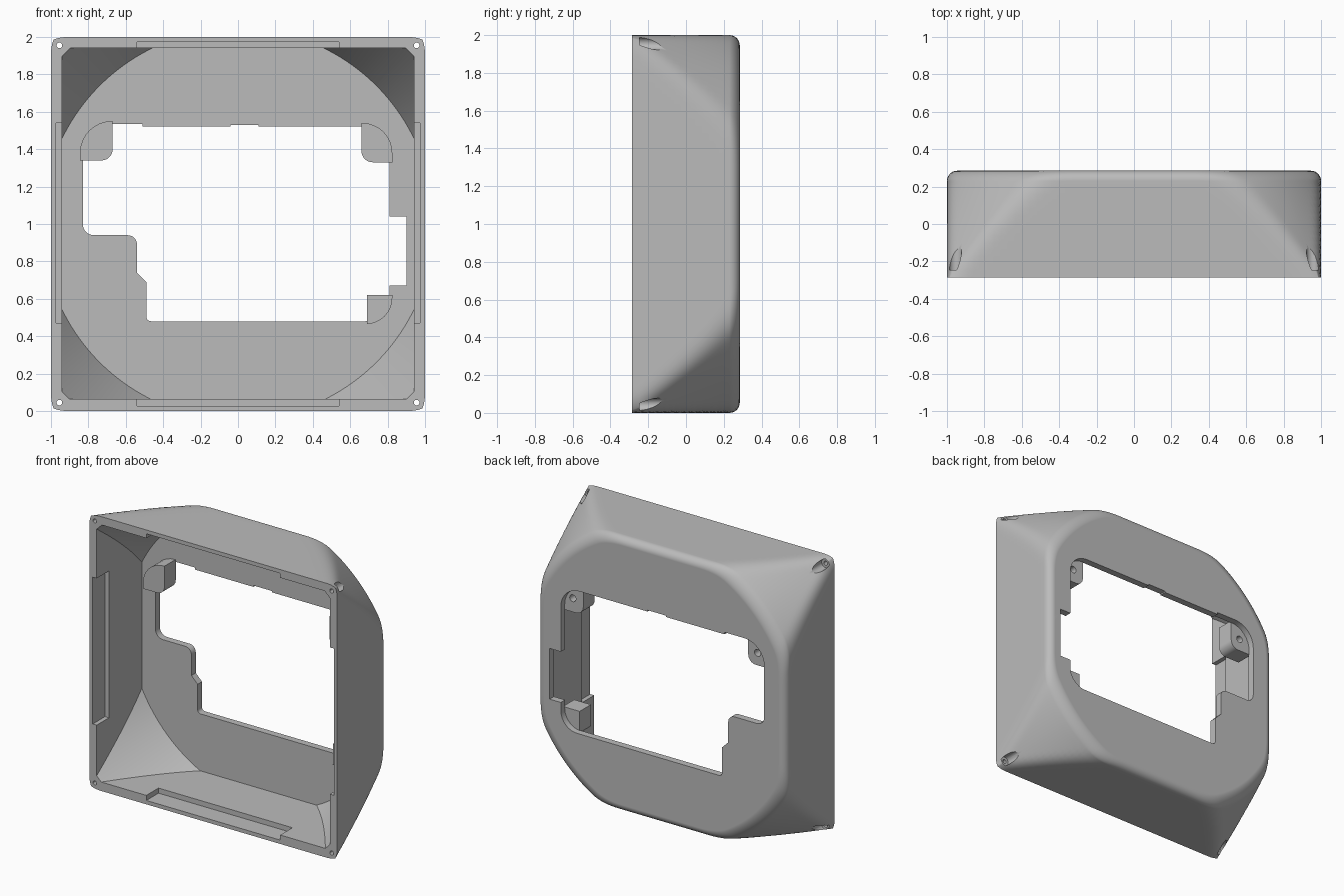
import bpy, bmesh, math
from mathutils import Vector

cube = bpy.data.objects.get("Cube")
if cube:
    bpy.data.objects.remove(cube, do_unlink=True)

grey = bpy.data.materials.new("plain_grey")
grey.use_nodes = True
grey.diffuse_color = (0.5, 0.5, 0.5, 1)
grey.node_tree.nodes["Principled BSDF"].inputs["Base Color"].default_value = (0.5, 0.5, 0.5, 1)

FRONT, BACK, DEPTH = -0.285, 0.285, 0.57


def finish(name, bm):
    bmesh.ops.recalc_face_normals(bm, faces=bm.faces)
    mesh = bpy.data.meshes.new(name)
    bm.to_mesh(mesh)
    bm.free()
    mesh.materials.append(grey)
    obj = bpy.data.objects.new(name, mesh)
    bpy.context.collection.objects.link(obj)
    return obj


def loft(name, rings):
    bm = bmesh.new()
    loops = [[bm.verts.new(p) for p in ring] for ring in rings]
    n = len(loops[0])
    for a, b in zip(loops, loops[1:]):
        for i in range(n):
            j = (i + 1) % n
            bm.faces.new((a[i], a[j], b[j], b[i]))
    bm.faces.new(loops[0])
    bm.faces.new(loops[-1])
    return finish(name, bm)


def prism(name, corners, y0, y1):
    """Extrude an (x, z, corner radius) outline along y."""
    outline = []
    for i, (x, z, r) in enumerate(corners):
        p = Vector((x, z))
        if r == 0:
            outline.append(p)
            continue
        before = Vector(corners[i - 1][:2])
        after = Vector(corners[(i + 1) % len(corners)][:2])
        u, v = (before - p).normalized(), (after - p).normalized()
        for k in range(9):
            t = k / 8 * math.pi / 2
            outline.append(p + r * (u * (1 - math.sin(t)) + v * (1 - math.cos(t))))
    return loft(name, [[(q.x, y, q.y) for q in outline] for y in (y0, y1)])


def block(name, x0, x1, z0, z1, y0, y1):
    return prism(name, [(x0, z0, 0), (x1, z0, 0), (x1, z1, 0), (x0, z1, 0)], y0, y1)


def cone(name, x, z, r0, r1, y0, y1, n):
    turns = [i * math.tau / n for i in range(n)]
    return loft(name, [[(x + r * math.cos(t), y, z + r * math.sin(t)) for t in turns]
                       for r, y in ((r0, y0), (r1, y1))])


def boolean(obj, cutter, operation="DIFFERENCE"):
    mod = obj.modifiers.new("cut", "BOOLEAN")
    mod.operation, mod.solver, mod.object = operation, "EXACT", cutter
    bpy.context.view_layer.objects.active = obj
    bpy.ops.object.modifier_apply(modifier=mod.name)
    bpy.data.objects.remove(cutter, do_unlink=True)


# Outer skin: a square tube blended with a cone at the corners
def section(y, inset):
    radius = 1.40 - 0.3 * (y - FRONT) / DEPTH
    ring = []
    for quarter in range(4):
        for i in range(56):
            t = i / 28 - 1
            a = (quarter + 0.5) * math.pi / 2 + math.copysign(abs(t) ** 1.5, t) * math.pi / 4
            c, s = math.cos(a), math.sin(a)
            wall = 1 / max(abs(c), abs(s))
            k = 0.05
            h = max(k - abs(wall - radius), 0) / k
            r = (min(wall, radius) - h * h * k / 4) * (1 - inset)
            ring.append((r * c, y, 1 + r * s))
    return ring


FILLET = 0.055
rings = [section(FRONT + (DEPTH - FILLET) * i / 14, 0) for i in range(15)]
for i in range(1, 8):
    t = i / 7 * math.pi / 2
    rings.append(section(BACK - FILLET * (1 - math.sin(t)), FILLET * (1 - math.cos(t))))
shell = loft("housing_shell", rings)

# Hollow interior with conical corners
hollow = block("hollow", -0.94, 0.94, 0.065, 1.94, FRONT - 0.05, 0.235)
boolean(hollow, cone("hollow_cone", 0, 1, 1.325, 1.046, FRONT - 0.05, 0.235, 160), "INTERSECT")
boolean(shell, hollow)

# Shallow recesses in the inner face of each wall
for side in (-1, 1):
    a, b = sorted((side * 0.90, side * 0.972))
    boolean(shell, block("side_recess", a, b, 0.47, 1.54, FRONT - 0.05, -0.145))
    boolean(shell, block("end_recess", -0.54, 0.54, 1 + a, 1 + b, FRONT - 0.05, -0.145))

# Opening through the back plate
opening = [
    (-0.83, 1.535, 0.16), (-0.51, 1.535, 0), (-0.51, 1.52, 0), (-0.04, 1.52, 0),
    (-0.04, 1.53, 0), (0.11, 1.53, 0), (0.11, 1.52, 0), (0.81, 1.52, 0.15),
    (0.81, 1.04, 0), (0.90, 1.04, 0), (0.90, 0.67, 0), (0.81, 0.67, 0),
    (0.81, 0.48, 0.13), (-0.49, 0.48, 0.025), (-0.49, 0.69, 0), (-0.54, 0.74, 0),
    (-0.54, 0.94, 0.05), (-0.83, 0.94, 0.06)]
boolean(shell, prism("opening", opening, 0.15, 0.35))

# Corner screw holes with counterbores from the back
for x in (-0.955, 0.955):
    for z in (0.045, 1.955):
        boolean(shell, cone("screw_hole", x, z, 0.015, 0.015, FRONT - 0.05, 0.1, 20))
        boolean(shell, cone("counterbore", x, z, 0.033, 0.033, -0.245, 0.1, 32))

# Mounting tabs behind three corners of the opening
tabs = {
    "upper_right_tab": [(-0.845, 1.55, 0.17), (-0.67, 1.55, 0), (-0.67, 1.34, 0.06), (-0.845, 1.34, 0)],
    "upper_left_tab": [(0.66, 1.54, 0), (0.825, 1.54, 0.16), (0.825, 1.33, 0), (0.66, 1.33, 0.06)],
    "lower_left_tab": [(0.69, 0.465, 0), (0.69, 0.62, 0), (0.825, 0.62, 0), (0.825, 0.465, 0.14)]}
parts = [shell]
for name, outline in tabs.items():
    tab = prism(name, outline, 0.11, 0.24)
    if name.startswith("upper"):
        x = math.copysign(0.745, outline[0][0])
        boolean(tab, cone("tab_hole", x, 1.43, 0.025, 0.025, 0.16, 0.3, 24))
    parts.append(tab)

# Smooth shading with crisp edges
for obj in parts:
    bpy.ops.object.select_all(action="DESELECT")
    obj.select_set(True)
    bpy.context.view_layer.objects.active = obj
    bpy.ops.object.shade_smooth_by_angle(angle=math.radians(30))
    normals = obj.modifiers.new("weighted_normals", "WEIGHTED_NORMAL")
    normals.keep_sharp = True
